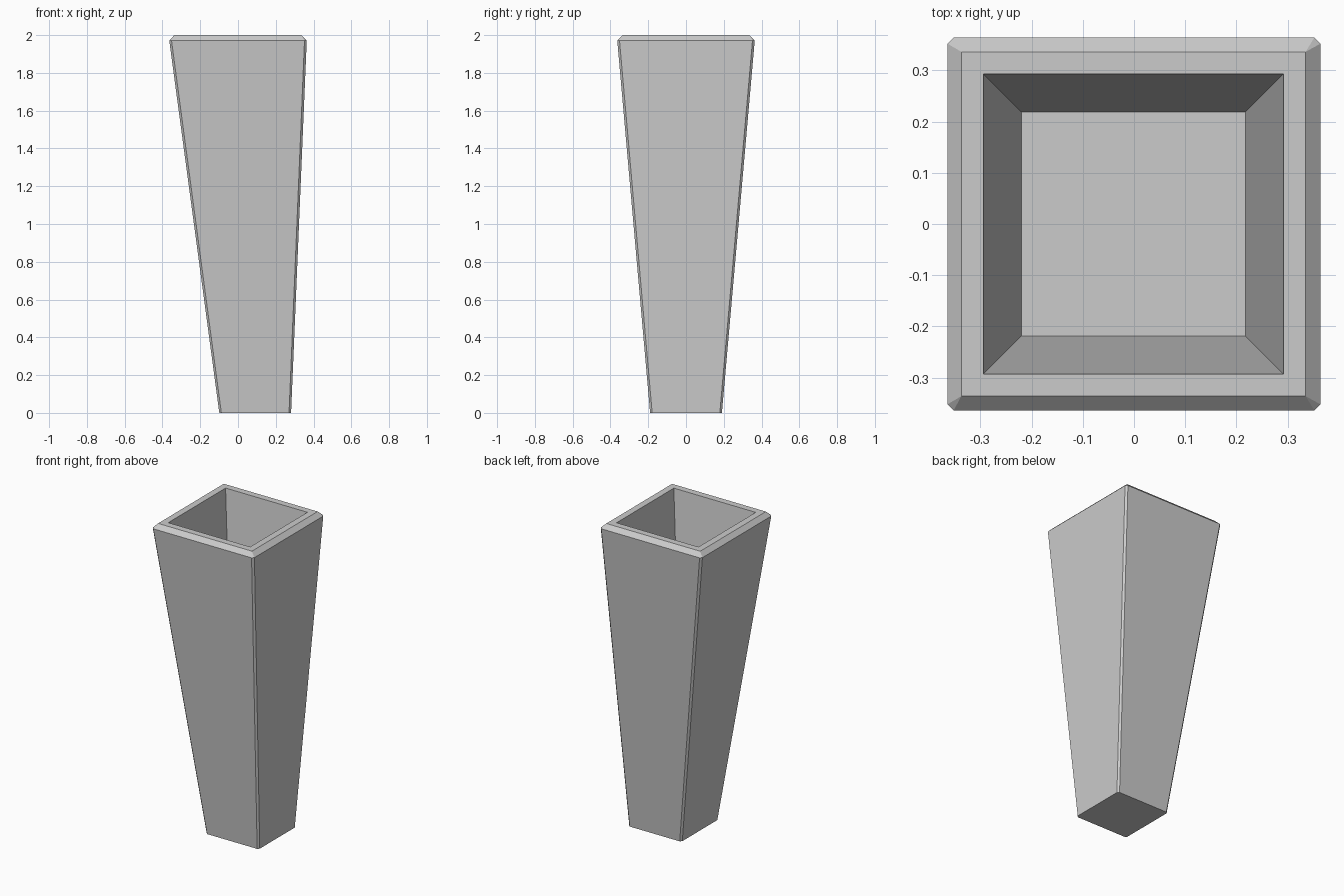
import bpy
import bmesh

if "Cube" in bpy.data.objects:
    bpy.data.objects.remove(bpy.data.objects["Cube"])

bm = bmesh.new()


def ring(cx, hx, hy, z, cut):
    """Rectangle with clipped corners, listed as corner pairs."""
    pts = []
    for sx, sy in ((-1, -1), (1, -1), (1, 1), (-1, 1)):
        a = (cx + sx * hx, sy * (hy - cut), z)
        b = (cx + sx * (hx - cut), sy * hy, z)
        pts += [a, b] if sx == sy else [b, a]
    return [bm.verts.new(p) for p in pts]


def square(h, z, cx=0.0):
    return [bm.verts.new((cx + sx * h, sy * h, z))
            for sx, sy in ((-1, -1), (1, -1), (1, 1), (-1, 1))]


def bridge(a, b):
    n = len(a)
    for i in range(n):
        j = (i + 1) % n
        bm.faces.new((a[i], a[j], b[j], b[i]))


# Leaning tapered body with chamfered corners
foot = ring(0.091, 0.19, 0.19, 0.0, 0.011)
lip = ring(0.0, 0.364, 0.364, 1.972, 0.012)
bm.faces.new(foot[::-1])
bridge(foot, lip)

# Chamfered rim ending in a square top edge
rim = square(0.336, 2.0, -0.001)
for i in range(4):
    j = (i + 1) % 4
    bm.faces.new((lip[2 * i], lip[2 * i + 1], rim[i]))
    bm.faces.new((lip[2 * i + 1], lip[2 * j], rim[j], rim[i]))

# Tapered inner pocket
opening = square(0.293, 2.0, -0.001)
floor = square(0.219, 1.35, -0.001)
bridge(rim, opening)
bridge(opening, floor)
bm.faces.new(floor)

bmesh.ops.recalc_face_normals(bm, faces=bm.faces)
mesh = bpy.data.meshes.new("tapered_planter")
bm.to_mesh(mesh)
bm.free()
obj = bpy.data.objects.new("tapered_planter", mesh)
bpy.context.collection.objects.link(obj)
